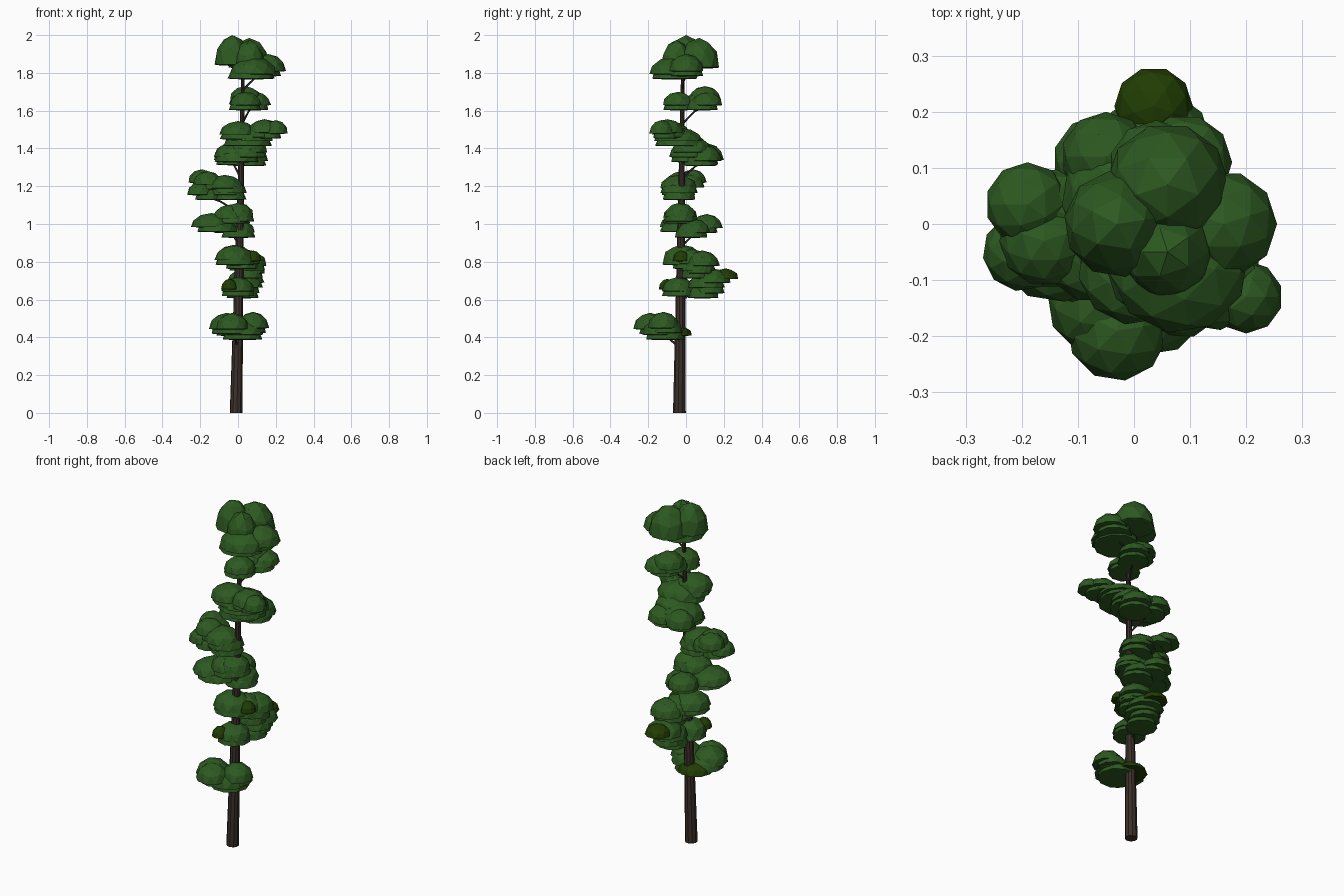
import bpy, bmesh, math
from mathutils import Matrix, Vector

cube = bpy.data.objects.get("Cube")
if cube:
    bpy.data.objects.remove(cube, do_unlink=True)


def material(name, rgb):
    mat = bpy.data.materials.new(name)
    mat.use_nodes = True
    mat.diffuse_color = (*rgb, 1)
    shader = mat.node_tree.nodes["Principled BSDF"]
    shader.inputs["Base Color"].default_value = (*rgb, 1)
    return mat


BARK = material("dark bark", (0.045, 0.03, 0.023))
LEAF = material("leaf green", (0.026, 0.1, 0.015))
OLIVE = material("olive leaf", (0.015, 0.046, 0.001))

TRUNK_FOOT = Vector((-0.01, -0.035, 0))
TRUNK_TIP = Vector((0.028, -0.017, 1.86))


def add_object(name, bm, mat):
    mesh = bpy.data.meshes.new(name)
    bm.to_mesh(mesh)
    bm.free()
    mesh.materials.append(mat)
    part = bpy.data.objects.new(name, mesh)
    bpy.context.collection.objects.link(part)


def limb(name, start, end, start_radius, end_radius, sides):
    """Straight tapered limb between two points."""
    bm = bmesh.new()
    axis = end - start
    turn = axis.to_track_quat("Z", "Y").to_matrix().to_4x4()
    bmesh.ops.create_cone(bm, cap_ends=True, segments=sides, depth=axis.length,
                          radius1=start_radius, radius2=end_radius,
                          matrix=Matrix.Translation((start + end) / 2) @ turn)
    add_object(name, bm, mat=BARK)


def trunk_at(height):
    return TRUNK_FOOT.lerp(TRUNK_TIP, height / TRUNK_TIP.z)


def tuft(name, base, radius, height, mat):
    """Faceted dome of leaves with a nearly flat underside."""
    bm = bmesh.new()
    bmesh.ops.create_icosphere(bm, subdivisions=2, radius=1)
    spin = Matrix.Rotation(base.z * math.tau * 5, 3, "Z")
    for v in bm.verts:
        v.co = spin @ v.co
        squash = height if v.co.z > 0 else height * 0.05
        v.co = base + Vector((v.co.x * radius, v.co.y * radius, v.co.z * squash))
    add_object(name, bm, mat)


def tier(name, height, tufts, mat=LEAF, layered=True, branch=True):
    """Tufts given as x, y, base height and radius in hundredths.

    Each tuft may rest on a second layer nearer the trunk, and a crooked
    branch may reach from the trunk to the tuft furthest out."""
    bases = []
    for x, y, z, radius in tufts:
        base = Vector((x, y, z)) / 100
        tuft(name + "_leaves", base, radius / 100, height, mat)
        bases.append(base)
        if layered:
            under = base.lerp(trunk_at(base.z), 0.2) - Vector((0, 0, 0.025))
            tuft(name + "_under_leaves", under, radius / 100, height, mat)
    if branch:
        end = max(bases, key=lambda b: (b - trunk_at(b.z)).xy.length)
        start = trunk_at(end.z - 0.1)
        elbow = start.lerp(end, 0.5) + Vector((0, 0, 0.015))
        limb(name + "_lower_branch", start, elbow, 0.006, 0.005, sides=6)
        limb(name + "_upper_branch", elbow, end, 0.005, 0.003, sides=6)


# Trunk
limb("trunk", TRUNK_FOOT, TRUNK_TIP, 0.034, 0.008, sides=10)

# Leaf tiers, from the ground up
tier("lowest", 0.085, [(-3, -19, 44.5, 9), (-6, -14, 44.5, 9.5),
                       (8, -12, 45, 8.5), (3, -13, 41.5, 10.5)])
tier("second", 0.075, [(0, -4, 64.5, 9), (3, 12, 63.5, 8.5),
                       (4, 14, 69, 10), (7, 7, 74, 7.5)])
tier("third", 0.08, [(-2, -2, 81, 10.5), (6, 8.5, 78, 9.5), (3, 3, 79, 9)])
tier("fourth", 0.073, [(0, -3, 104, 8.5), (-4, -3, 103, 9.5), (-14, -3, 98.5, 11),
                       (-6, 11, 98, 8.5), (0, 4, 95.5, 9)])
tier("fifth", 0.07, [(-19, 3.5, 122, 7.5), (-16, -3, 121, 8), (-7, -4, 119, 10),
                     (-20, -5, 115.5, 7), (-6, -4, 115.5, 9)])
tier("sixth", 0.085, [(-1, 5, 135.5, 12), (7, 10, 133.5, 9),
                      (5, 3, 138, 11), (-5, 12, 134, 8)])
tier("seventh", 0.07, [(0, -8, 147.5, 10), (14, -10, 148.5, 9),
                       (20, -13, 148, 6.5), (6, -4, 144, 13)])
tier("eighth", 0.07, [(4, 10, 166, 8.5), (9, 11, 163, 8.5), (4, -4, 163, 8.5)])

# Crown: tall domes over broad low ones
tier("crown_top", 0.155, [(-3, 0, 184.5, 9.5), (6, 7, 183, 11), (6, -5, 182, 8.5)],
     layered=False, branch=False)
tier("crown_skirt", 0.09, [(16, 0, 181, 9.5), (8, -7, 179.5, 12.5)])

# Older, olive tufts
tier("olive", 0.055, [(-2, -6, 41, 9.5), (3.5, 21, 71, 7),
                      (-4.5, -10, 65.5, 4.5), (8, -2.5, 80.5, 4.5)],
     OLIVE, layered=False, branch=False)
